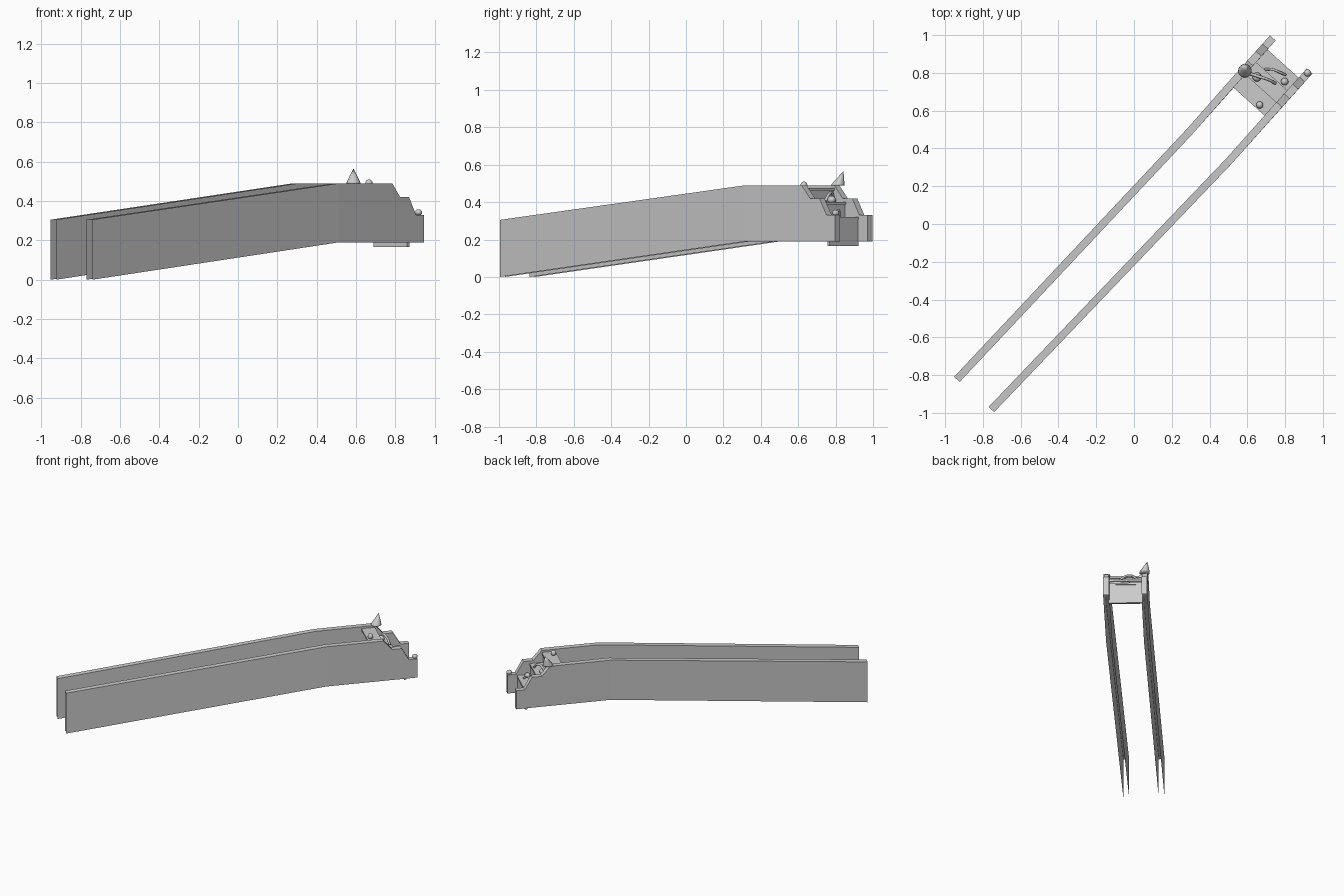
import bpy, bmesh
from mathutils import Vector, Matrix

if "Cube" in bpy.data.objects:
    bpy.data.objects.remove(bpy.data.objects["Cube"])

# Stair frame: u runs along the level end of the rails, v across to the front right
U = Vector((0.67, 0.743, 0)).normalized()
V = Vector((U.y, -U.x, 0))
END = Vector((0.8325, 0.8975, 0))
FRAME = Matrix((U, -V, Vector((0, 0, 1)))).transposed().to_4x4()


def at(u, v, z):
    return END + U * u + V * v + Vector((0, 0, z))


def finish(bm, name, smooth=False):
    bmesh.ops.recalc_face_normals(bm, faces=bm.faces)
    me = bpy.data.meshes.new(name)
    bm.to_mesh(me)
    bm.free()
    ob = bpy.data.objects.new(name, me)
    bpy.context.collection.objects.link(ob)
    for p in me.polygons:
        p.use_smooth = smooth
    return ob


# Hollow side walls: two panels, capped on top and at the stepped end
def wall(name, start, bend, end):
    start, bend, end = (Vector((*p, 0)) for p in (start, bend, end))
    bottom = [(start, 0.0), (bend, 0.19), (end, 0.19)]
    steps = [(0, 0.33), (-0.06, 0.33), (-0.112, 0.42), (-0.18, 0.42), (-0.24, 0.49)]
    cap = [(end + U * u, z) for u, z in steps] + [(bend, 0.49), (start, 0.305)]
    bm = bmesh.new()
    sides = []
    for s in (-0.02, 0.02):
        vs = [bm.verts.new(p + V * s + Vector((0, 0, z))) for p, z in bottom + cap]
        sides.append(vs)
        n = len(vs)
        bm.faces.new([vs[0], vs[1], vs[n - 2], vs[n - 1]])
        bm.faces.new(vs[1:n - 1])
    a, b = sides
    for i in range(2, len(a) - 1):
        bm.faces.new([a[i], a[i + 1], b[i + 1], b[i]])
    return finish(bm, name)


wall("left_wall", (-0.9375, -0.8225), (0.295, 0.49), (0.735, 0.985))
wall("right_wall", (-0.755, -0.982), (0.50, 0.33), (0.93, 0.81))


def box(name, u0, u1, z0, z1, v0=-0.115, v1=0.115):
    bm = bmesh.new()
    bmesh.ops.create_cube(bm, size=1)
    bmesh.ops.scale(bm, verts=bm.verts, vec=(u1 - u0, v1 - v0, z1 - z0))
    bmesh.ops.transform(bm, verts=bm.verts, matrix=Matrix.Translation(
        at((u0 + u1) / 2, (v0 + v1) / 2, (z0 + z1) / 2)) @ FRAME)
    return finish(bm, name)


# Stairs between the walls
box("front_riser", -0.087, -0.07, 0.165, 0.31)
for i, (u0, u1, z) in enumerate([(-0.17, -0.065, 0.32), (-0.255, -0.155, 0.40), (-0.335, -0.24, 0.475)]):
    box(f"tread_{i}", u0, u1, z - 0.014, z)
    if i < 2:
        box(f"riser_{i}", u0, u0 + 0.008, z, z + 0.066)


# Spike with a round flared base on the left wall
bm = bmesh.new()
rings = []
for r, z, lean in [(0.036, 0.49, 0), (0.034, 0.497, 0.002), (0.018, 0.53, 0.016)]:
    m = Matrix.Translation(Vector((0.587, 0.811 + lean, z)))
    rings.append(bmesh.ops.create_circle(bm, segments=16, radius=r, matrix=m)["verts"])
for lo, hi in zip(rings, rings[1:]):
    for i in range(16):
        j = (i + 1) % 16
        bm.faces.new([lo[i], lo[j], hi[j], hi[i]])
tip = bm.verts.new((0.587, 0.842, 0.565))
for i in range(16):
    bm.faces.new([rings[-1][i], rings[-1][(i + 1) % 16], tip])
bm.faces.new(rings[0])
finish(bm, "spike").data.shade_smooth()


# Small squat knobs on the wall end and the treads
def knob(name, p, r, h):
    bm = bmesh.new()
    bmesh.ops.create_uvsphere(bm, u_segments=12, v_segments=8, radius=1)
    bmesh.ops.transform(bm, verts=bm.verts, matrix=Matrix.Translation(p)
                        @ FRAME @ Matrix.Diagonal((r, r, h, 1)))
    finish(bm, name, True)


knob("wall_knob", Vector((0.918, 0.80, 0.342)), 0.019, 0.016)
knob("top_knob", at(-0.31, 0.055, 0.49), 0.019, 0.02)
knob("middle_knob", at(-0.21, -0.055, 0.413), 0.024, 0.02)
knob("lower_knob", at(-0.13, 0.07, 0.333), 0.02, 0.018)


# Winding vine over the steps
def vine(name, pts, r):
    cu = bpy.data.curves.new(name, "CURVE")
    cu.dimensions = "3D"
    cu.bevel_depth = r
    cu.bevel_resolution = 2
    cu.resolution_u = 6
    cu.use_fill_caps = True
    sp = cu.splines.new("BEZIER")
    sp.bezier_points.add(len(pts) - 1)
    for b, p in zip(sp.bezier_points, pts):
        b.co = at(*p)
        b.handle_left_type = b.handle_right_type = "AUTO"
    bpy.context.collection.objects.link(bpy.data.objects.new(name, cu))


vine("upper_vine", [(-0.22, -0.09, 0.405), (-0.20, -0.045, 0.45),
                    (-0.18, 0.0, 0.44), (-0.17, 0.04, 0.405)], 0.008)
vine("lower_vine", [(-0.15, -0.05, 0.325), (-0.125, -0.02, 0.355),
                    (-0.11, 0.02, 0.345), (-0.10, 0.05, 0.325)], 0.007)
